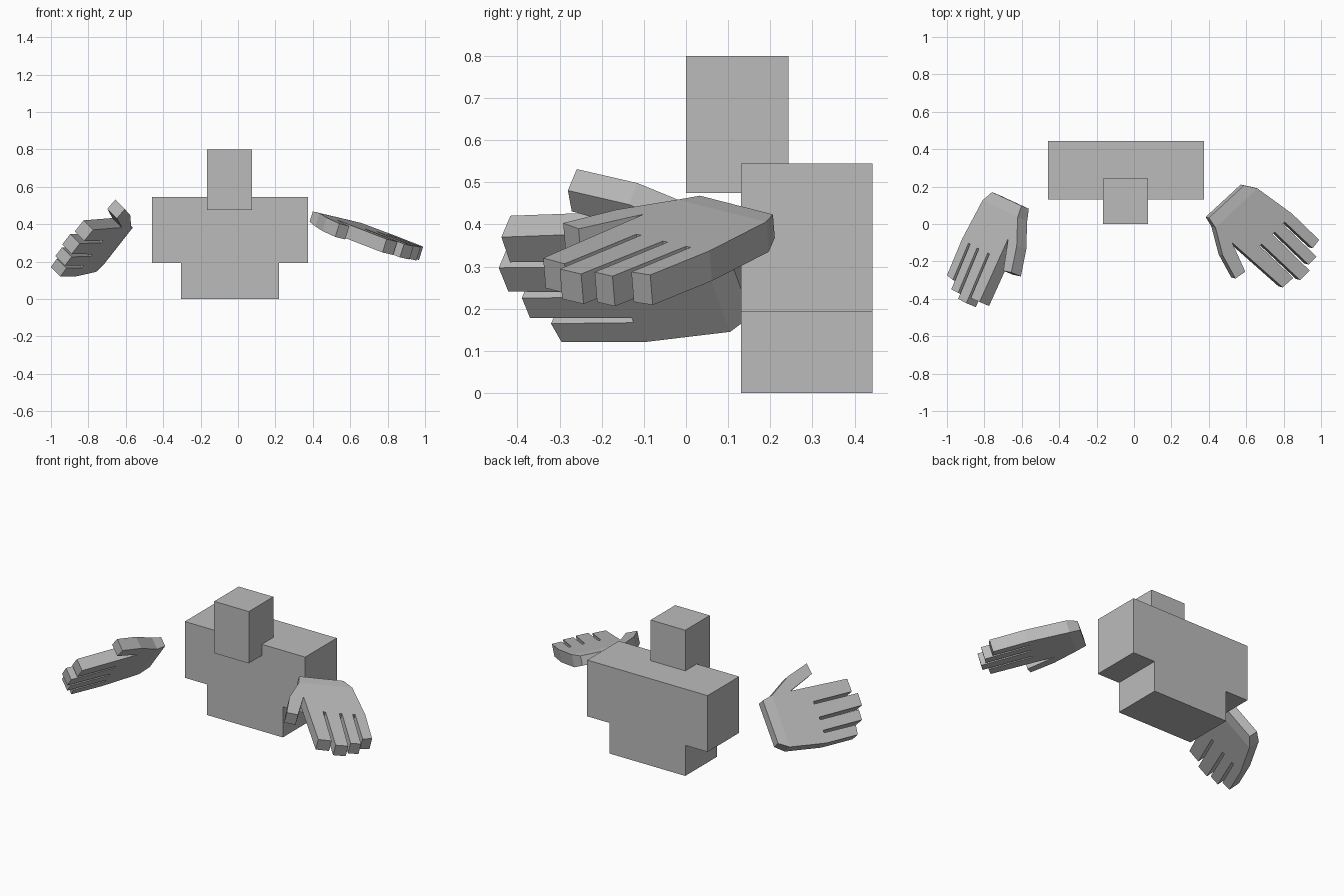
import bpy
import bmesh
from mathutils import Vector

if "Cube" in bpy.data.objects:
    bpy.data.objects.remove(bpy.data.objects["Cube"])

grey = bpy.data.materials.new("plain_grey")
grey.diffuse_color = (0.5, 0.5, 0.5, 1)
grey.use_nodes = True
grey.node_tree.nodes["Principled BSDF"].inputs["Base Color"].default_value = grey.diffuse_color


def finish(name, bm):
    bmesh.ops.recalc_face_normals(bm, faces=bm.faces)
    mesh = bpy.data.meshes.new(name)
    bm.to_mesh(mesh)
    bm.free()
    mesh.materials.append(grey)
    obj = bpy.data.objects.new(name, mesh)
    bpy.context.collection.objects.link(obj)
    return obj


def box(name, low, high):
    bm = bmesh.new()
    bmesh.ops.create_cube(bm, size=1)
    for v in bm.verts:
        v.co = [(a + b) / 2 + c * (b - a) for a, b, c in zip(low, high, v.co)]
    return finish(name, bm)


# Body blocks
box("head", (-0.165, 0.0, 0.475), (0.075, 0.243, 0.80))
box("upper_torso", (-0.46, 0.13, 0.192), (0.375, 0.443, 0.545))
box("lower_torso", (-0.305, 0.13, 0.0), (0.22, 0.443, 0.192))

# Hand outline: (along the fingers, across towards the thumb), from the little finger tip
OUTLINE = [
    (-0.447, 0.032), (-0.21, 0.0),                                   # outer palm
    (0.0, 0.0), (0.004, 0.057), (-0.21, 0.060), (-0.21, 0.075),      # little finger
    (0.051, 0.075), (0.047, 0.136), (-0.214, 0.137), (-0.214, 0.153),  # ring finger
    (0.074, 0.155), (0.069, 0.228), (-0.224, 0.232), (-0.224, 0.247),  # middle finger
    (0.033, 0.245), (0.024, 0.322), (-0.351, 0.338),                 # index finger
    (-0.189, 0.401), (-0.205, 0.465), (-0.344, 0.422),               # thumb
    (-0.475, 0.342),
]
WRIST = [(-0.538, 0.328), (-0.512, 0.070)]
THICK = 0.075


def hand(name, origin, fingers, across, normal):
    """Flat mitt with cut fingers and a tapered wrist strip."""
    o, f, t, n = map(Vector, (origin, fingers, across, normal))
    bm = bmesh.new()

    def layer(points, drop):
        return [bm.verts.new(o + f * u + t * v - n * drop) for u, v in points]

    top, bottom = layer(OUTLINE, 0), layer(OUTLINE, THICK)
    wrist_top, wrist_bottom = layer(WRIST, 0.006), layer(WRIST, 0.064)
    # Palm faces and wrist strips
    for palm, wrist in ((top, wrist_top), (bottom, wrist_bottom)):
        bm.faces.new(palm)
        bm.faces.new((palm[0], palm[-1], wrist[0], wrist[1]))
    # Side walls around the whole outline
    upper, lower = top + wrist_top, bottom + wrist_bottom
    for i in range(len(upper)):
        j = (i + 1) % len(upper)
        bm.faces.new((upper[i], upper[j], lower[j], lower[i]))
    return finish(name, bm)


hand("hand_right_side", (0.99, -0.085, 0.28), (0.692, -0.669, -0.272),
     (-0.658, -0.739, 0.145), (0.298, -0.079, 0.951))
hand("hand_left_side", (-1.0, -0.274, 0.171), (-0.385, -0.923, 0.0),
     (0.57, -0.375, 0.775), (-0.68, 0.284, 0.676))
